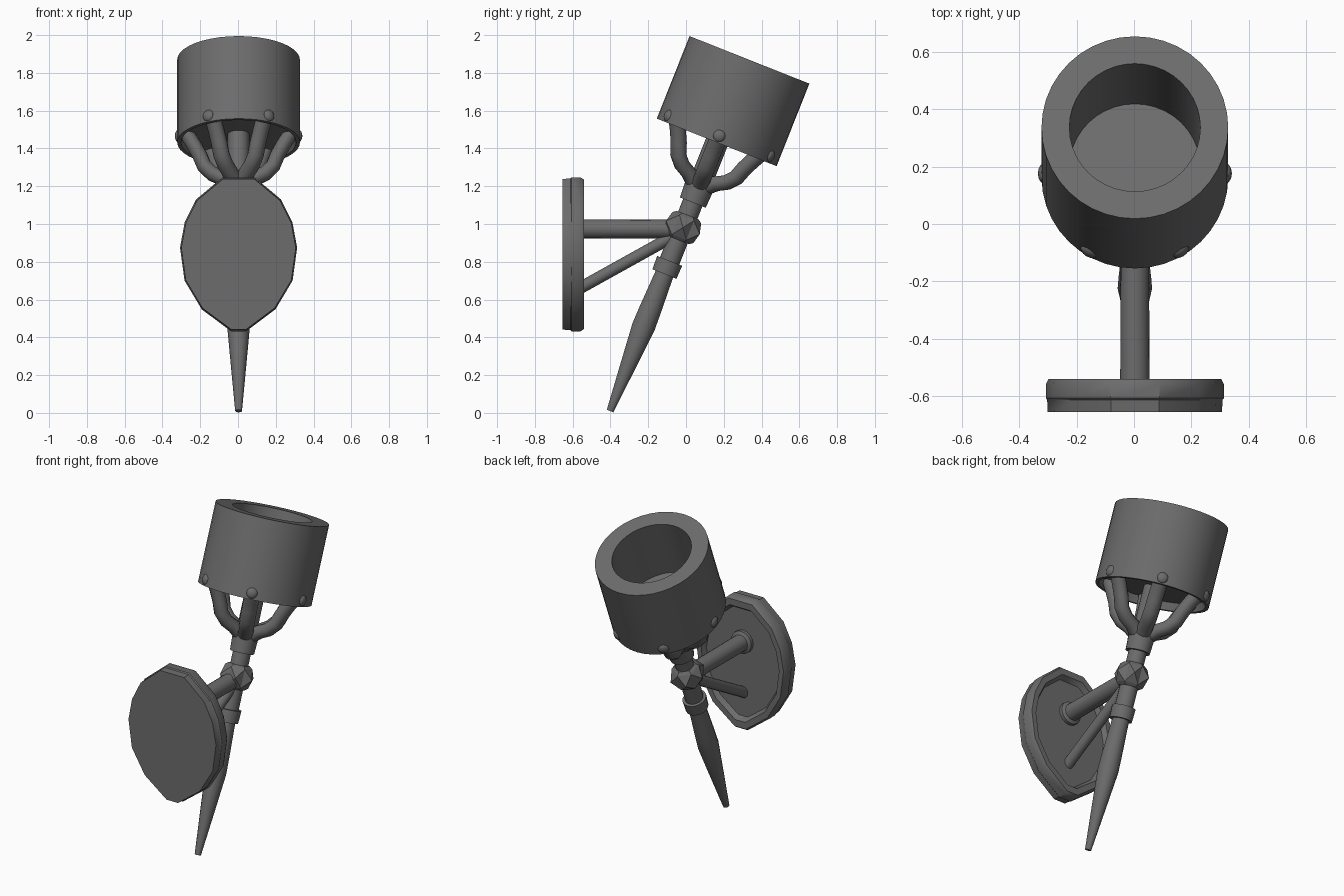
import bpy, bmesh, math
from mathutils import Matrix, Vector

if "Cube" in bpy.data.objects:
    bpy.data.objects.remove(bpy.data.objects["Cube"])

# Tilted frame: local z runs up the torch axis from the spike tip
TILT = (Matrix.Translation((0.003, -0.402, 0.010))
        @ Matrix.Rotation(math.radians(-21.65), 4, 'X')
        @ Matrix.Diagonal((1, 1.05, 1, 1)))
ARM_COUNT = 6

# Dark grey metal
METAL = bpy.data.materials.new("dark_metal")
METAL.diffuse_color = (0.15, 0.15, 0.15, 1)
METAL.use_nodes = True
METAL.node_tree.nodes["Principled BSDF"].inputs["Base Color"].default_value = METAL.diffuse_color


def finish(name, bm, mat=None, smooth=True, angle=35):
    bmesh.ops.remove_doubles(bm, verts=bm.verts, dist=1e-5)
    bmesh.ops.recalc_face_normals(bm, faces=bm.faces)
    if mat:
        bm.transform(mat)
    me = bpy.data.meshes.new(name)
    bm.to_mesh(me)
    bm.free()
    me.materials.append(METAL)
    ob = bpy.data.objects.new(name, me)
    bpy.context.collection.objects.link(ob)
    if smooth:
        bpy.ops.object.select_all(action='DESELECT')
        ob.select_set(True)
        bpy.context.view_layer.objects.active = ob
        bpy.ops.object.shade_smooth_by_angle(angle=math.radians(angle))
    return ob


def bridge(bm, rings):
    for a, b in zip(rings, rings[1:]):
        n = len(a)
        for i in range(n):
            j = (i + 1) % n
            bm.faces.new((a[i], a[j], b[j], b[i]))
    bm.faces.new(rings[0][::-1])
    bm.faces.new(rings[-1])


def lathe(name, profile, sides, mat=TILT):
    """Solid of revolution about local z from (radius, height) pairs, ends capped."""
    bm = bmesh.new()
    rings = [[bm.verts.new((r * math.cos(math.tau * i / sides),
                            r * math.sin(math.tau * i / sides), z))
              for i in range(sides)] for r, z in profile]
    bridge(bm, rings)
    return finish(name, bm, mat)


def rod(name, start, end, profile, sides=16):
    """Lathe placed from start towards end; profile heights are distances."""
    d = Vector(end) - Vector(start)
    mat = Matrix.Translation(start) @ d.to_track_quat('Z', 'Y').to_matrix().to_4x4()
    return lathe(name, profile, sides, mat)


# Ground spike, stem and collars
lathe("spike", [(0.018, 0), (0.041, 0.26), (0.060, 0.48), (0.057, 0.58), (0.048, 0.79)], 14)
lathe("lower_collar", [(0.065, 0.78), (0.068, 0.855)], 16)
lathe("stem", [(0.052, 0.84), (0.052, 1.25)], 16)
lathe("upper_collar", [(0.070, 1.187), (0.076, 1.305), (0.062, 1.325)], 16)
lathe("core", [(0.058, 1.30), (0.058, 1.59)], 16)

# Faceted joint: hexagonal band with a pyramid stud on every side
bm = bmesh.new()
rings = [[bm.verts.new((r * math.cos(math.tau * (i + 0.5) / 6),
                        r * math.sin(math.tau * (i + 0.5) / 6), z))
          for i in range(6)]
         for r, z in ((0.06, 0.975), (0.078, 0.99), (0.078, 1.10), (0.06, 1.115))]
bridge(bm, rings)
bm.normal_update()
for f in [f for f in bm.faces if abs(f.normal.z) < 0.1]:
    n = f.normal.copy()
    if n.dot(f.calc_center_median() - Vector((0, 0, 1.04))) < 0:
        n = -n
    tip = bmesh.ops.poke(bm, faces=[f])["verts"][0]
    tip.co += n * 0.038
finish("joint", bm, TILT, smooth=False)

# Lamp cup: hollow above the floor, shallow recess underneath
lathe("cup", [(0.29, 1.575), (0.305, 1.53), (0.325, 1.53), (0.325, 2.0),
              (0.228, 2.0), (0.228, 1.62)], 40)

# Curved cradle arms with bolts through the cup wall
arm_path = [(0.035, 1.285), (0.085, 1.325), (0.14, 1.352), (0.182, 1.395),
            (0.205, 1.455), (0.235, 1.512), (0.275, 1.58)]
for k in range(ARM_COUNT):
    spin = TILT @ Matrix.Rotation(math.tau * k / ARM_COUNT, 4, 'Z')
    bm = bmesh.new()
    rings = []
    for i, (r, z) in enumerate(arm_path):
        a = arm_path[max(i - 1, 0)]
        b = arm_path[min(i + 1, len(arm_path) - 1)]
        t = Vector((b[0] - a[0], 0, b[1] - a[1])).normalized()
        u = Vector((t.z, 0, -t.x))
        rings.append([bm.verts.new(Vector((r, 0, z))
                      + u * 0.04 * math.cos(math.tau * j / 12)
                      + Vector((0, 1, 0)) * 0.044 * math.sin(math.tau * j / 12))
                      for j in range(12)])
    bridge(bm, rings)
    finish(f"cradle_arm_{k + 1}", bm, spin, angle=45)

    bm = bmesh.new()
    bmesh.ops.create_uvsphere(bm, u_segments=12, v_segments=8, radius=0.033)
    finish(f"bolt_{k + 1}", bm, spin @ Matrix.Translation((0.318, 0, 1.567))
           @ Matrix.Diagonal((0.6, 1, 1, 1)))

# Wall plate: stepped shield outline with a recessed inner panel
half = [(0.085, 1.247), (0.225, 1.13), (0.285, 1.01), (0.310, 0.875),
        (0.286, 0.70), (0.195, 0.548), (0.040, 0.432)]
outline = half + [(-x, z) for x, z in reversed(half)]
MID = 0.85
bm = bmesh.new()
layers = [(-0.655, 0.978), (-0.612, 0.985), (-0.606, 1.0), (-0.558, 1.0),
          (-0.540, 0.97), (-0.540, 0.87), (-0.570, 0.82)]
bridge(bm, [[bm.verts.new((0.003 + x * s, y, MID + (z - MID) * s)) for x, z in outline]
            for y, s in layers])
finish("wall_plate", bm)

# Bracket: straight bar with a base flange, and a diagonal brace
rod("bracket_bar", (0.003, -0.58, 0.974), (0.003, 0, 0.974),
    [(0.070, 0), (0.070, 0.03), (0.051, 0.04), (0.049, 0.56)])
rod("diagonal_brace", (0.003, -0.59, 0.645), (0.003, -0.05, 0.945),
    [(0.032, 0), (0.032, 0.60)], 12)
